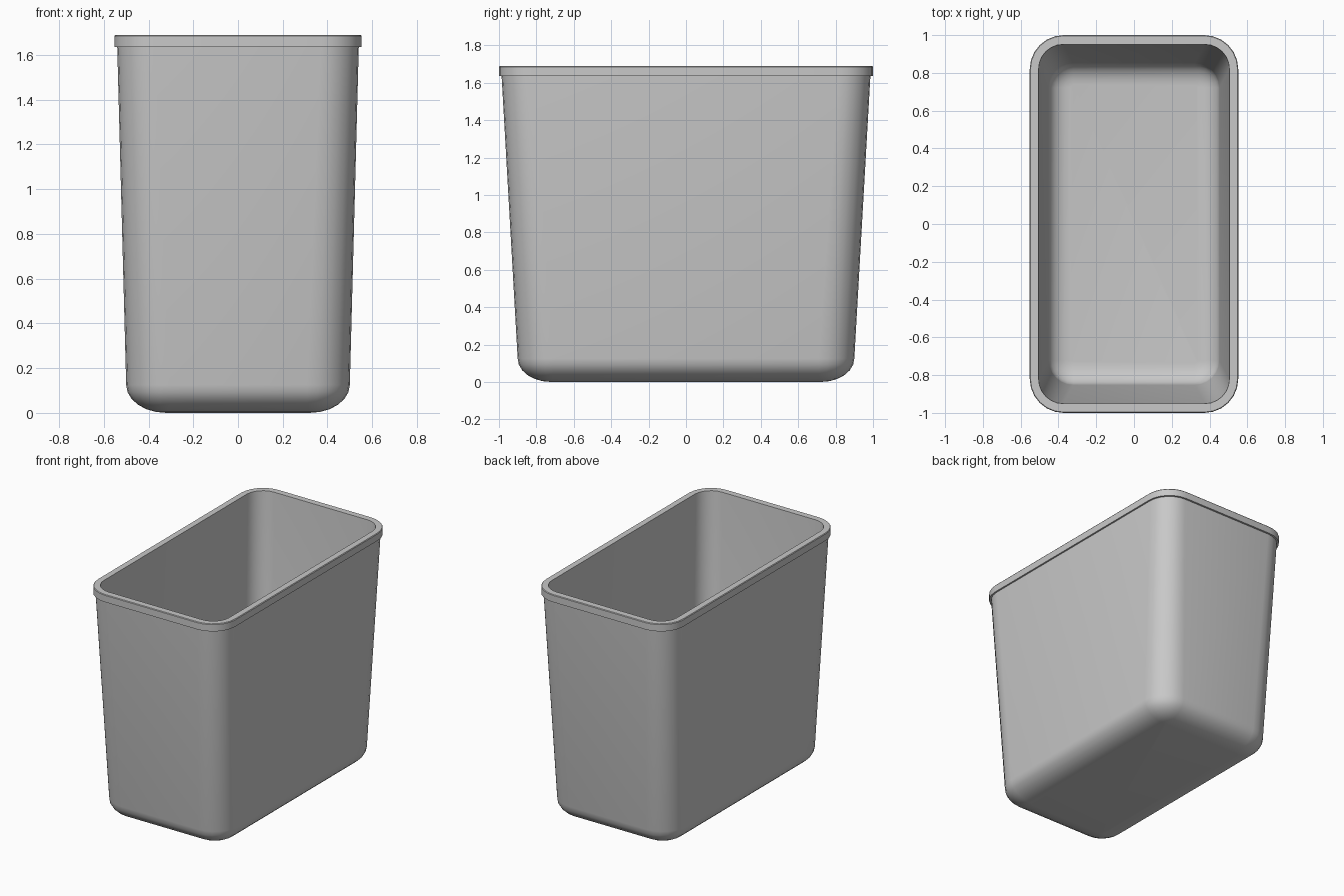
import bpy, bmesh, math

cube = bpy.data.objects.get("Cube")
if cube:
    bpy.data.objects.remove(cube, do_unlink=True)

CORNER_STEPS = 6
FILLET_STEPS = 6

grey = bpy.data.materials.new("light grey plastic")
grey.use_nodes = True
colour = (0.58, 0.58, 0.58, 1.0)
grey.diffuse_color = colour
grey.node_tree.nodes["Principled BSDF"].inputs["Base Color"].default_value = colour


def rounded_ring(bm, hx, hy, r, z):
    """Rounded rectangle of vertices, counter-clockwise from above."""
    ring = []
    for i, (sx, sy) in enumerate(((1, 1), (-1, 1), (-1, -1), (1, -1))):
        for k in range(CORNER_STEPS + 1):
            a = math.pi / 2 * (i + k / CORNER_STEPS)
            ring.append(bm.verts.new((sx * (hx - r) + r * math.cos(a),
                                      sy * (hy - r) + r * math.sin(a), z)))
    return ring


def fillet(hx, hy, r, z, width, height):
    """Sections of a rounded bottom edge, from the flat floor up to the wall."""
    sections = []
    for k in range(FILLET_STEPS + 1):
        a = math.pi / 2 * k / FILLET_STEPS
        inset = width * (1 - math.sin(a))
        sections.append((hx - inset, hy - inset, max(r - inset, 0.01),
                         z + height * (1 - math.cos(a))))
    return sections


# Sections (half width, half depth, corner radius, height):
# outer wall upward, over the rim, then down the inside
outer = fillet(0.50, 0.90, 0.19, 0.0, 0.18, 0.125)
rim = [(0.54, 0.986, 0.17, 1.636), (0.552, 1.0, 0.18, 1.636),
       (0.552, 1.0, 0.18, 1.685), (0.548, 0.996, 0.176, 1.69),
       (0.505, 0.951, 0.13, 1.69)]
inner = fillet(0.452, 0.852, 0.13, 0.05, 0.115, 0.09)

bm = bmesh.new()
rings = [rounded_ring(bm, *s) for s in outer + rim + inner[::-1]]
for low, high in zip(rings, rings[1:]):
    n = len(low)
    for i in range(n):
        j = (i + 1) % n
        bm.faces.new((low[i], low[j], high[j], high[i]))
bm.faces.new(rings[0][::-1])   # underside
bm.faces.new(rings[-1])        # inside floor
bmesh.ops.recalc_face_normals(bm, faces=bm.faces)

mesh = bpy.data.meshes.new("bin_shell")
bm.to_mesh(mesh)
bm.free()
mesh.materials.append(grey)
shell = bpy.data.objects.new("bin_shell", mesh)
bpy.context.scene.collection.objects.link(shell)

# Smooth walls with crisp rim edges
bpy.ops.object.select_all(action='DESELECT')
shell.select_set(True)
bpy.context.view_layer.objects.active = shell
bpy.ops.object.shade_smooth_by_angle(angle=math.radians(35))
